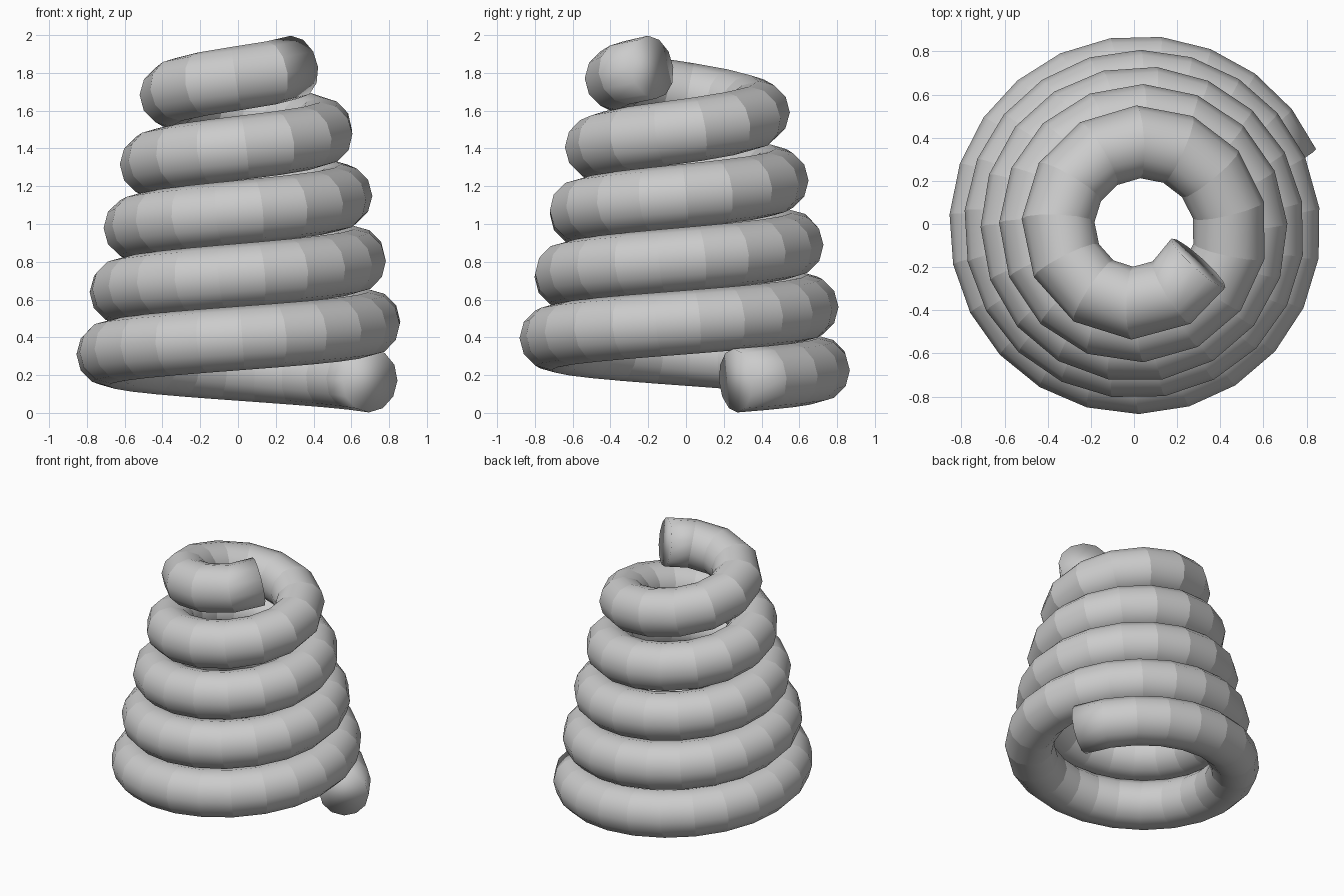
import bpy, bmesh, math
from mathutils import Vector

if "Cube" in bpy.data.objects:
    bpy.data.objects.remove(bpy.data.objects["Cube"])

TUBE_R, SIDES, SEGMENTS = 0.169, 12, 88
CENTRE = Vector((0.02, -0.02, 0))
# (angle in degrees, coil radius, height) along the tapering spiral
KEYS = [(22.5, 0.735, 0.171), (360, 0.677, 0.478), (720, 0.602, 0.812),
        (1080, 0.523, 1.147), (1440, 0.430, 1.490), (1620, 0.372, 1.69),
        (1710, 0.347, 1.775), (1770, 0.322, 1.83)]


def spiral(a):
    for (a0, r0, z0), (a1, r1, z1) in zip(KEYS, KEYS[1:]):
        if a <= a1:
            break
    t = (a - a0) / (a1 - a0)
    r, z, w = r0 + (r1 - r0) * t, z0 + (z1 - z0) * t, math.radians(a)
    return CENTRE + Vector((r * math.cos(w), r * math.sin(w), z))


# Resample the spiral at equal lengths
N = 3000
fine = [spiral(KEYS[0][0] + (KEYS[-1][0] - KEYS[0][0]) * i / N) for i in range(N + 1)]
dist = [0.0]
for p, q in zip(fine, fine[1:]):
    dist.append(dist[-1] + (q - p).length)
path, j = [], 0
for i in range(SEGMENTS + 1):
    while j < N and dist[j] < dist[-1] * i / SEGMENTS - 1e-6:
        j += 1
    path.append(fine[j])

# Sweep a round section along the path
bm = bmesh.new()
rings = []
for i, p in enumerate(path):
    tangent = (path[min(i + 1, SEGMENTS)] - path[max(i - 1, 0)]).normalized()
    side = tangent.cross(Vector((0, 0, 1))).normalized()
    up = side.cross(tangent)
    rings.append([bm.verts.new(p + TUBE_R * (side * math.cos(k * math.tau / SIDES)
                                             + up * math.sin(k * math.tau / SIDES)))
                  for k in range(SIDES)])
for a, b in zip(rings, rings[1:]):
    for k in range(SIDES):
        n = (k + 1) % SIDES
        bm.faces.new((a[k], a[n], b[n], b[k]))
# End caps
bm.faces.new(rings[0])
bm.faces.new(rings[-1])
bmesh.ops.recalc_face_normals(bm, faces=bm.faces)

# Smooth around the tube, crisp between the segments
for f in bm.faces:
    f.smooth = True
for ring in rings[1:-1]:
    for k in range(SIDES):
        bm.edges.get((ring[k], ring[(k + 1) % SIDES])).smooth = False

mesh = bpy.data.meshes.new("coiled_tube")
bm.to_mesh(mesh)
bm.free()
bpy.context.collection.objects.link(bpy.data.objects.new("coiled_tube", mesh))
